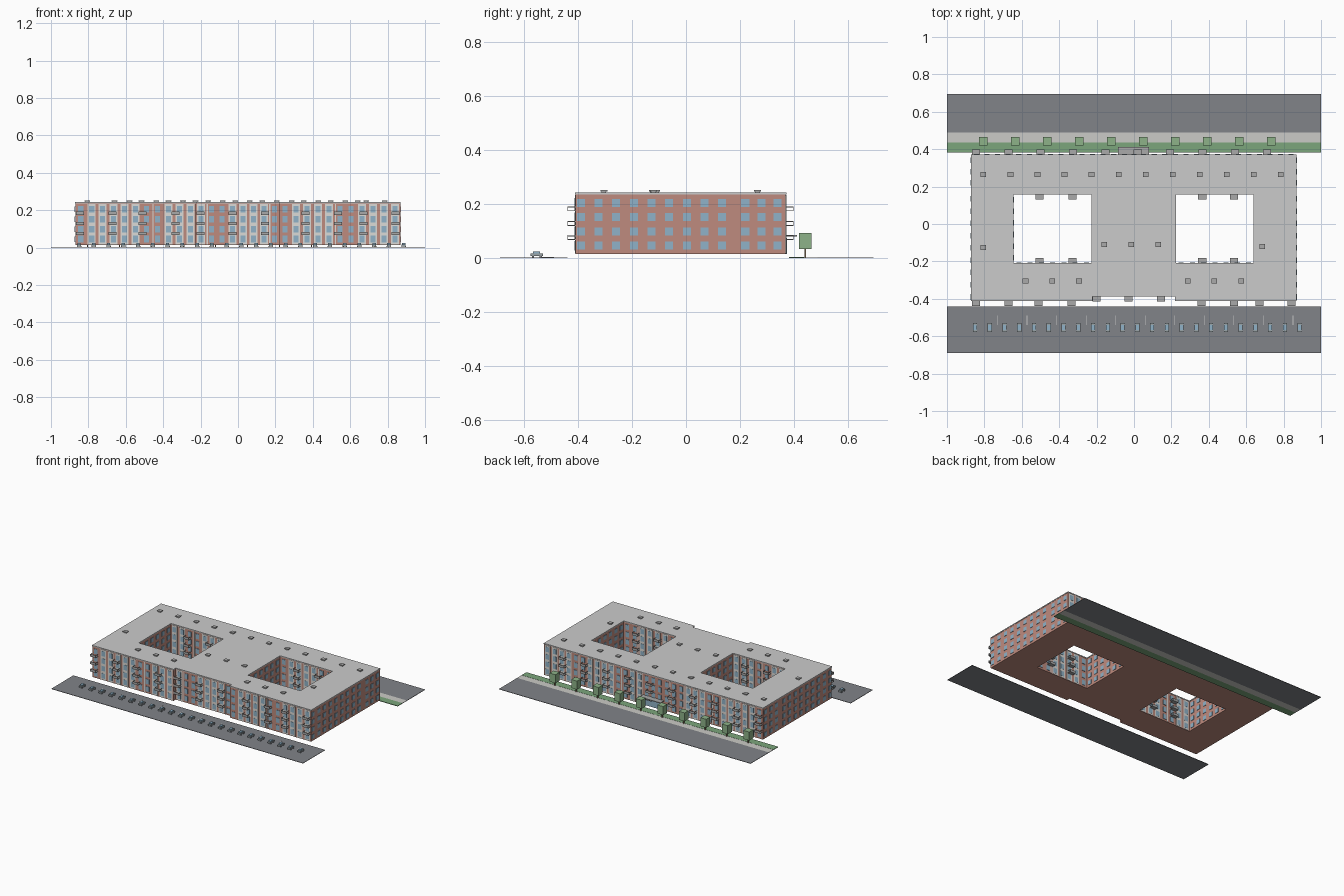
import bpy, bmesh
from mathutils import Matrix, Vector

COL = {
    "brick": (0.52, 0.26, 0.21), "panel": (0.72, 0.71, 0.68), "roof": (0.68, 0.68, 0.66),
    "glass": (0.28, 0.45, 0.58), "metal": (0.4, 0.4, 0.4), "asphalt": (0.22, 0.23, 0.25),
    "grass": (0.2, 0.38, 0.2), "paving": (0.6, 0.6, 0.57), "leaf": (0.27, 0.45, 0.25),
    "wood": (0.25, 0.17, 0.1), "car": (0.33, 0.38, 0.4), "line": (0.85, 0.85, 0.85)}
mats, parts = {}, {}


def box(part, color, x0, x1, y0, y1, z0, z1):
    """Add an axis-aligned box to the named part."""
    bm, _ = parts.setdefault(part, (bmesh.new(), color))
    c = Vector(((x0 + x1) / 2, (y0 + y1) / 2, (z0 + z1) / 2))
    bmesh.ops.create_cube(bm, size=1, matrix=Matrix.Translation(c) @
                          Matrix.Diagonal((x1 - x0, y1 - y0, z1 - z0, 1)))


def on_wall(part, color, axis, pos, sign, u, w, z0, z1, d0, d1):
    """Box of width w on a wall plane, from depth d0 to d1 outward."""
    a, b = sorted((pos + sign * d0, pos + sign * d1))
    if axis == "y":
        box(part, color, u - w / 2, u + w / 2, a, b, z0, z1)
    else:
        box(part, color, a, b, u - w / 2, u + w / 2, z0, z1)


FLOORS = (0.047, 0.1, 0.153, 0.206)
BRICK_ZONES = ((-0.87, -0.79), (-0.53, -0.41), (-0.25, -0.2), (-0.17, -0.04),
               (0.17, 0.28), (0.52, 0.64))


def facade(pos, sign, x0, x1):
    """Long wall with light vertical strips and tall windows."""
    n = round((x1 - x0) / 0.058)
    for i in range(n):
        x = x0 + (i + 0.5) * (x1 - x0) / n
        plain = any(a < x < b for a, b in BRICK_ZONES)
        if not plain:
            on_wall("facade_panels", "panel", "y", pos, sign, x, 0.043, 0.017, 0.234, 0, 0.002)
        elif i % 2:
            on_wall("facade_panels", "panel", "y", pos, sign, x - 0.024, 0.007, 0.017, 0.234, 0, 0.002)
        for z in FLOORS:
            on_wall("windows", "glass", "y", pos, sign, x, 0.027, z - 0.019, z + 0.017, 0, 0.003)


def side(pos, sign, ys):
    """Brick end wall with square windows."""
    for y in ys:
        for z in FLOORS:
            on_wall("windows", "glass", "x", pos, sign, y, 0.03, z - 0.016, z + 0.014, 0, 0.003)


def balconies(pos, sign, xs):
    for x in xs:
        for z in (0.067, 0.12, 0.174):
            on_wall("balcony_slabs", "metal", "y", pos, sign, x, 0.043, z, z + 0.003, 0, 0.029)
            on_wall("balcony_rails", "metal", "y", pos, sign, x, 0.043, z, z + 0.018, 0.027, 0.029)
            for s in (-1, 1):
                on_wall("balcony_rails", "metal", "y", pos, sign, x + s * 0.0207, 0.0015,
                        z + 0.014, z + 0.017, 0, 0.029)


# Building blocks and flat roofs
BLOCKS = [(-0.87, 0.868, 0.16, 0.37), (-0.87, -0.645, -0.41, 0.16), (-0.645, -0.225, -0.41, -0.21),
          (-0.225, 0.222, -0.385, 0.16), (0.222, 0.642, -0.41, -0.21), (0.642, 0.868, -0.41, 0.16)]
for x0, x1, y0, y1 in BLOCKS:
    box("brick_blocks", "brick", x0, x1, y0, y1, 0.015, 0.236)
    box("flat_roofs", "roof", x0 - 0.002, x1 + 0.002, y0 - 0.002, y1 + 0.002, 0.236, 0.243)

# Street and courtyard facades
for x0, x1, y in ((-0.87, -0.225, -0.41), (-0.225, 0.222, -0.385), (0.222, 0.868, -0.41)):
    facade(y, -1, x0, x1)
facade(0.37, 1, -0.87, -0.08)
facade(0.37, 1, 0.08, 0.868)
for x in (-0.051, 0, 0.051):
    for z in FLOORS[1:]:
        on_wall("windows", "glass", "y", 0.37, 1, x, 0.027, z - 0.017, z + 0.019, 0, 0.003)
for x0, x1 in ((-0.645, -0.225), (0.222, 0.642)):
    facade(0.16, -1, x0, x1)
    facade(-0.21, 1, x0, x1)
    court = [-0.18 + 0.062 * i for i in range(6)]
    side(x0, 1, court)
    side(x1, -1, court)
ends = [-0.39 + 0.0655 * i for i in range(9)] + [0.22, 0.28, 0.34]
side(-0.87, -1, ends)
side(0.868, 1, ends)

# Balconies
balconies(-0.41, -1, (-0.845, -0.67, -0.51, -0.335, 0.36, 0.535, 0.67, 0.842))
balconies(-0.385, -1, (-0.2, -0.03, 0.145))
balconies(0.37, 1, [-0.845 + 0.173 * i for i in range(10)])
for y, s in ((0.16, -1), (-0.21, 1)):
    balconies(y, s, (-0.505, -0.33, 0.365, 0.535))

# Entrance doors and canopy at the back
box("entrance_glass", "glass", -0.07, 0.07, 0.37, 0.374, 0.015, 0.075)
box("entrance_canopy", "metal", -0.085, 0.08, 0.37, 0.412, 0.08, 0.085)

# Roof vents
vents = [(-0.805 + 0.1445 * i, 0.265) for i in range(12)]
vents += [(x, -0.11) for x in (-0.16, -0.015, 0.13)] + [(-0.805, -0.125), (0.685, -0.12)]
vents += [(x, -0.305) for x in (-0.58, -0.437, -0.294, 0.287, 0.43, 0.574)]
for x, y in vents:
    box("roof_vents", "metal", x - 0.011, x + 0.011, y - 0.009, y + 0.009, 0.243, 0.248)
    box("roof_vent_caps", "metal", x - 0.015, x + 0.015, y - 0.013, y + 0.013, 0.248, 0.253)

# Roads, lawn and pavement
box("front_road", "asphalt", -1, 1, -0.69, -0.44, 0, 0.003)
box("back_road", "asphalt", -1, 1, 0.488, 0.695, 0, 0.003)
box("lawn", "grass", -1, 1, 0.383, 0.437, 0, 0.004)
box("pavement", "paving", -1, 1, 0.437, 0.488, 0, 0.003)

# Parked cars and bay lines
for i in range(23):
    x = -0.85 + 0.0789 * i
    box("car_bodies", "car", x - 0.011, x + 0.011, -0.577, -0.53, 0.007, 0.017)
    box("car_cabins", "glass", x - 0.009, x + 0.009, -0.568, -0.541, 0.017, 0.024)
    for dx in (-0.01, 0.01):
        for y in (-0.568, -0.539):
            box("car_wheels", "asphalt", x + dx - 0.002, x + dx + 0.002, y - 0.004, y + 0.004, 0.003, 0.01)
for i in range(12):
    x = -0.73 + 0.158 * i
    if x < 0.9:
        box("bay_lines", "line", x - 0.0015, x + 0.0015, -0.54, -0.49, 0.003, 0.0035)

# Street trees
for i in range(10):
    x = -0.805 + 0.171 * i
    box("tree_trunks", "wood", x - 0.003, x + 0.003, 0.439, 0.445, 0.003, 0.035)
    box("tree_crowns", "leaf", x - 0.023, x + 0.023, 0.419, 0.465, 0.033, 0.094)

# Turn each collected part into an object
for name, (bm, color) in parts.items():
    me = bpy.data.meshes.new(name)
    bm.to_mesh(me)
    bm.free()
    if color not in mats:
        mats[color] = bpy.data.materials.new(color)
        mats[color].diffuse_color = (*COL[color], 1)
    me.materials.append(mats[color])
    bpy.context.collection.objects.link(bpy.data.objects.new(name, me))
